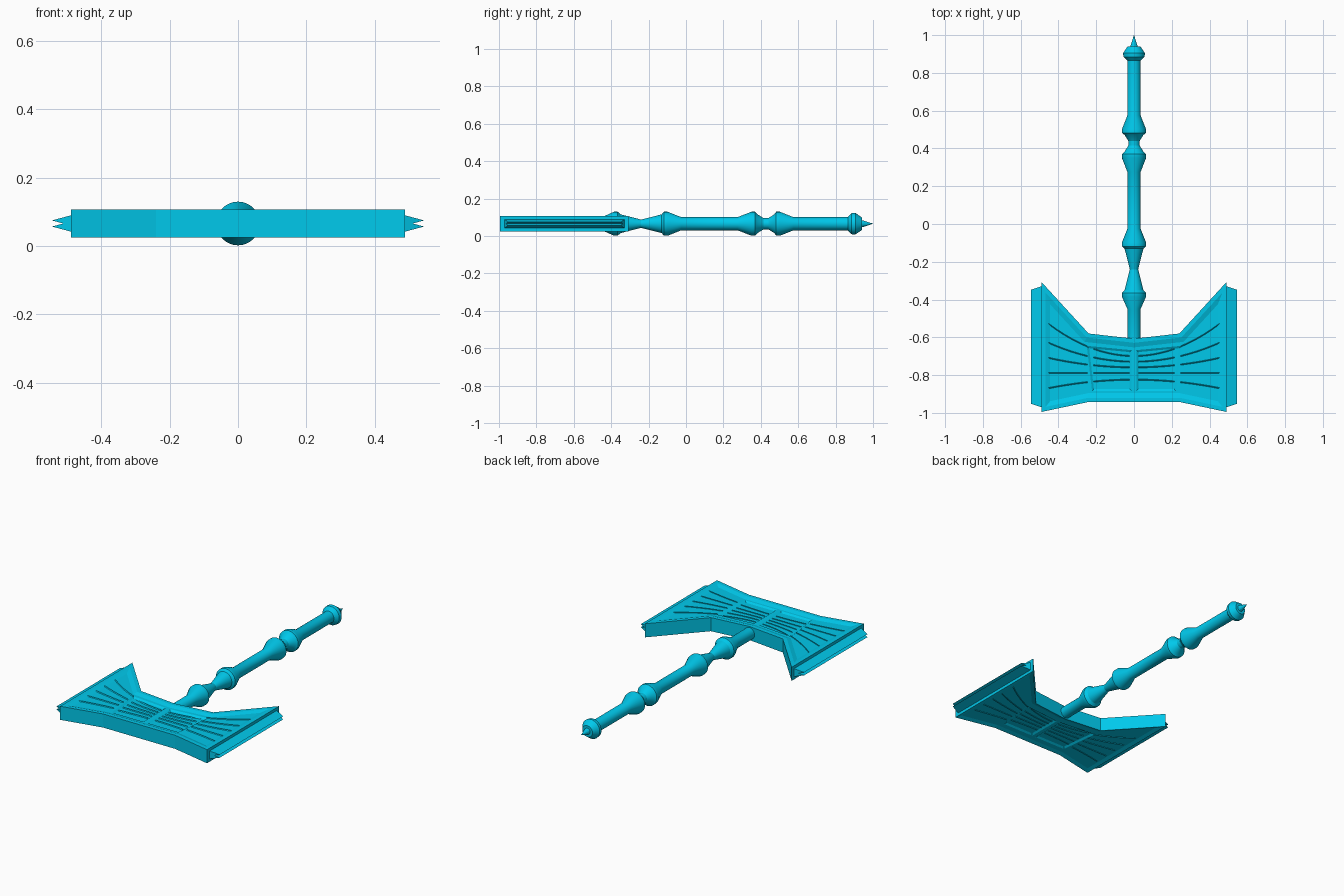
import bpy, bmesh, math

if "Cube" in bpy.data.objects:
    bpy.data.objects.remove(bpy.data.objects["Cube"])

ZC = 0.066     # height of the weapon's centre plane
HALF = 0.041   # half thickness of the head
FLOOR = 0.033  # recessed face level, measured from the centre plane
POCKET = 0.026 # bottom of the panel pockets

mat = bpy.data.materials.new("cyan")
mat.diffuse_color = (0.0, 0.58, 0.83, 1)
mat.use_nodes = True
mat.node_tree.nodes["Principled BSDF"].inputs["Base Color"].default_value = mat.diffuse_color


def finish(bm, name, smooth=False):
    bmesh.ops.recalc_face_normals(bm, faces=bm.faces[:])
    me = bpy.data.meshes.new(name)
    bm.to_mesh(me)
    bm.free()
    ob = bpy.data.objects.new(name, me)
    bpy.context.collection.objects.link(ob)
    ob.location.z = ZC
    me.materials.append(mat)
    bpy.ops.object.select_all(action='DESELECT')
    ob.select_set(True)
    bpy.context.view_layer.objects.active = ob
    if smooth:
        bpy.ops.object.shade_smooth_by_angle(angle=math.radians(25))
    return ob


def loft(bm, rings):
    """Closed tube through rings of equal length, capped at both ends."""
    vs = [[bm.verts.new(p) for p in r] for r in rings]
    n = len(vs[0])
    for a, b in zip(vs, vs[1:]):
        for i in range(n):
            j = (i + 1) % n
            bm.faces.new((a[i], a[j], b[j], b[i]))
    return bm.faces.new(vs[0][::-1]), bm.faces.new(vs[-1])


def turned(name, profile, sides):
    """Solid of revolution around the y axis from (y, radius) pairs."""
    bm = bmesh.new()
    ang = [2 * math.pi * i / sides for i in range(sides)]
    loft(bm, [[(r * math.cos(a), y, r * math.sin(a)) for a in ang] for y, r in profile])
    bmesh.ops.remove_doubles(bm, verts=bm.verts[:], dist=1e-5)
    return finish(bm, name, True)


# handle with flared rings
turned("handle", [
    (-0.63, 0.035), (-0.45, 0.035), (-0.385, 0.064), (-0.365, 0.064), (-0.35, 0.05),
    (-0.24, 0.022), (-0.13, 0.05), (-0.118, 0.064), (-0.098, 0.064), (-0.025, 0.035),
    (0.275, 0.035), (0.35, 0.064), (0.37, 0.064), (0.383, 0.05), (0.415, 0.03),
    (0.44, 0.03), (0.472, 0.05), (0.482, 0.064), (0.502, 0.064), (0.575, 0.035),
    (0.865, 0.035), (0.885, 0.056), (0.905, 0.058), (0.94, 0.034)], 32)
turned("end_spike", [(0.935, 0.02), (0.945, 0.018), (1.0, 0.0004)], 12)

# head slab with stepped rim on both faces
half = [(0.24, -0.58), (0.49, -0.307), (0.49, -0.995), (0.24, -0.942)]
outline = [(0, -0.607)] + half + [(-x, y) for x, y in reversed(half)]
bm = bmesh.new()
caps = loft(bm, [[(x, y, z) for x, y in outline] for z in (-HALF, HALF)])
for f, s in zip(caps, (-1, 1)):
    bmesh.ops.inset_region(bm, faces=[f], thickness=0.022, use_even_offset=True)
    bmesh.ops.inset_region(bm, faces=[f], thickness=0.024, use_even_offset=True)
    for v in f.verts:
        v.co.z = s * FLOOR
head = finish(bm, "head")

# pockets for the four framed panels
bm = bmesh.new()
pocket = [(0.012, -0.668), (0.25, -0.645), (0.222, -0.885), (0.012, -0.885)]
cx = sum(p[0] for p in pocket) / 4
cy = sum(p[1] for p in pocket) / 4
for sx in (-1, 1):
    for sz in (-1, 1):
        loft(bm, [[(sx * (cx + (x - cx) * k), cy + (y - cy) * k, sz * z) for x, y in pocket]
                  for z, k in ((POCKET, 0.9), (FLOOR, 1.0), (0.06, 1.0))])
cutter = finish(bm, "pocket_cutter")
cutter.hide_render = True
bpy.context.view_layer.objects.active = head
mod = head.modifiers.new("pockets", 'BOOLEAN')
mod.operation = 'DIFFERENCE'
mod.solver = 'EXACT'
mod.object = cutter
bpy.context.view_layer.update()
bpy.ops.object.modifier_apply(modifier=mod.name)
bpy.data.objects.remove(cutter)

# fine ridges fanning out across both faces
bm = bmesh.new()
fan = [(-0.70, -0.53), (-0.73, -0.63), (-0.76, -0.71), (-0.79, -0.79), (-0.825, -0.87)]
for y0, y1 in fan:
    for sx in (-1, 1):
        for sz in (-1, 1):
            for xa, xb, top in ((0.025, 0.215, POCKET), (0.245, 0.452, FLOOR)):
                rings = []
                for i in range(6):
                    x = xa + (xb - xa) * i / 5
                    y = y0 + (y1 - y0) * (x / 0.452) ** 2
                    rings.append([(sx * x, y - 0.005, sz * (top - 0.002)),
                                  (sx * x, y + 0.003, sz * (top + 0.004)),
                                  (sx * x, y + 0.005, sz * (top - 0.002))])
                loft(bm, rings)
finish(bm, "face_ridges")

# double striking edges at both ends of the head
bm = bmesh.new()
edge = [(0.485, 0.025, 0.0), (0.545, 0.009, 0.02), (0.512, 0.0, 0.01),
        (0.545, -0.009, 0.02), (0.485, -0.025, 0.0)]
for sx in (-1, 1):
    loft(bm, [[(sx * x, y + d * t, z) for x, z, t in edge]
              for y, d in ((-0.972, 1), (-0.328, -1))])
finish(bm, "striking_edges")
